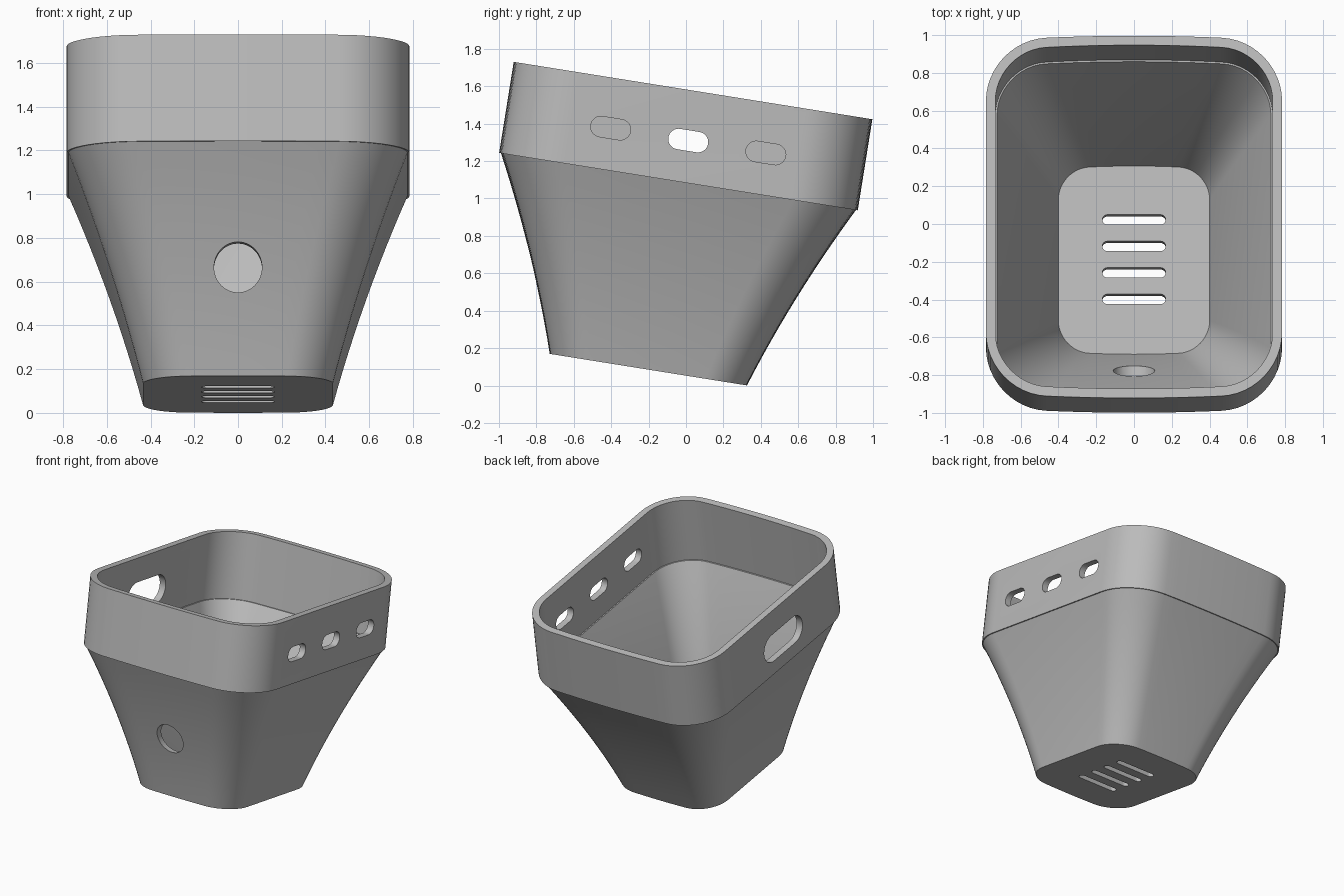
import bpy
import bmesh
import math
from mathutils import Vector

cube = bpy.data.objects.get("Cube")
if cube:
    bpy.data.objects.remove(cube, do_unlink=True)

TILT = math.atan(0.16)
MID = -0.212                                  # centre of the section along local y
BASE, SEAM, RIM = 0.052, 1.07, 1.563          # heights along the tilted axis
WALL, FLOOR = 0.05, 0.062

grey = bpy.data.materials.new("plain grey")
grey.use_nodes = True
grey.diffuse_color = (0.5, 0.5, 0.5, 1)
grey.node_tree.nodes["Principled BSDF"].inputs["Base Color"].default_value = (0.5, 0.5, 0.5, 1)


def ring(bm, hx, hy, r, bow, h, arc=12, side=10):
    """Rounded rectangle with slightly bowed front and back edges."""
    quarter = [(hx - r + r * math.cos(a), hy - bow - r + r * math.sin(a))
               for a in (math.pi / 2 * i / arc for i in range(arc + 1))]
    across = [((hx - r) * (1 - 2 * i / side), hy - bow) for i in range(1, side)]
    half = quarter + across + [(-x, y) for x, y in reversed(quarter)]
    loop = half + [(-x, -y) for x, y in half]
    return [bm.verts.new((x, MID + y + math.copysign(bow * (1 - (x / hx) ** 2), y), h))
            for x, y in loop]


def funnel(h, inset):
    """Section size of the flared lower body at a height."""
    t = (h - BASE) / (SEAM - BASE)
    f = t * (0.78 + 0.22 * t)
    return (0.434 + 0.341 * f - inset, 0.534 + 0.427 * f - inset,
            0.21 + 0.1 * f - inset, 0.015 + 0.013 * f, h)


def steps(a, b, n=12):
    return [a + (b - a) * i / n for i in range(n + 1)]


# Shell: flared body, straight band, rim, then back down the inside to the floor
bm = bmesh.new()
sections = [funnel(h, 0) for h in steps(BASE, SEAM)]
sections += [(0.784, 0.971, 0.32, 0.03, h) for h in (SEAM, RIM)]
sections += [(0.784 - WALL, 0.971 - WALL, 0.32 - WALL, 0.03, h) for h in (RIM, SEAM)]
sections += [funnel(h, WALL) for h in steps(SEAM, BASE + FLOOR)]
rings = [ring(bm, *s) for s in sections]
for low, high in zip(rings, rings[1:]):
    for i in range(len(low)):
        j = (i + 1) % len(low)
        bm.faces.new((low[i], low[j], high[j], high[i]))
bm.faces.new(rings[0])
bm.faces.new(rings[-1])
bmesh.ops.recalc_face_normals(bm, faces=bm.faces)
mesh = bpy.data.meshes.new("tilted_bin")
bm.to_mesh(mesh)
bm.free()
mesh.materials.append(grey)
body = bpy.data.objects.new("tilted_bin", mesh)
bpy.context.collection.objects.link(body)


def cut(centre, along, up, length, height, depth):
    """Cut a round-ended slot; equal length and height give a round hole."""
    c, a, u = Vector(centre), Vector(along), Vector(up)
    n = a.cross(u) * depth
    r = height / 2
    tool = bmesh.new()
    verts = []
    for end in (1, -1):
        for i in range(17):
            if length == height and i == 16:
                continue
            t = math.pi * i / 16 - math.pi / 2
            x, y = end * (length / 2 - r + r * math.cos(t)), end * r * math.sin(t)
            verts.append(tool.verts.new(c + a * x + u * y - n / 2))
    face = tool.faces.new(verts)
    extruded = bmesh.ops.extrude_face_region(tool, geom=[face])["geom"]
    bmesh.ops.translate(tool, vec=n, verts=[v for v in extruded if isinstance(v, bmesh.types.BMVert)])
    bmesh.ops.recalc_face_normals(tool, faces=tool.faces)
    data = bpy.data.meshes.new("cutter")
    tool.to_mesh(data)
    tool.free()
    data.materials.append(grey)
    cutter = bpy.data.objects.new("cutter", data)
    cutter.hide_render = True
    bpy.context.collection.objects.link(cutter)
    mod = body.modifiers.new("slot", "BOOLEAN")
    mod.object, mod.operation, mod.solver = cutter, "DIFFERENCE", "EXACT"
    bpy.ops.object.modifier_apply(modifier=mod.name)
    bpy.data.objects.remove(cutter, do_unlink=True)


bpy.ops.object.select_all(action="DESELECT")
bpy.context.view_layer.objects.active = body
body.select_set(True)
X, Y, Z = (1, 0, 0), (0, 1, 0), (0, 0, 1)

# Three small slots on the left of the band, one large slot on the right
for i in (-1, 0, 1):
    cut((0.76, -0.195 + 0.42 * i, 1.295), Y, Z, 0.215, 0.11, 0.3)
cut((-0.76, -0.27, 1.275), Y, Z, 0.47, 0.21, 0.3)

# Round hole in the front wall
cut((0, -0.95, 0.527), X, Z, 0.22, 0.22, 0.5)

# Drain slots in the floor
for i in range(4):
    cut((0, -0.208 + 0.142 * (i - 1.5), BASE), X, Y, 0.335, 0.053, 0.3)

body.rotation_euler.x = -TILT
bpy.ops.object.shade_smooth_by_angle(angle=math.radians(30))
